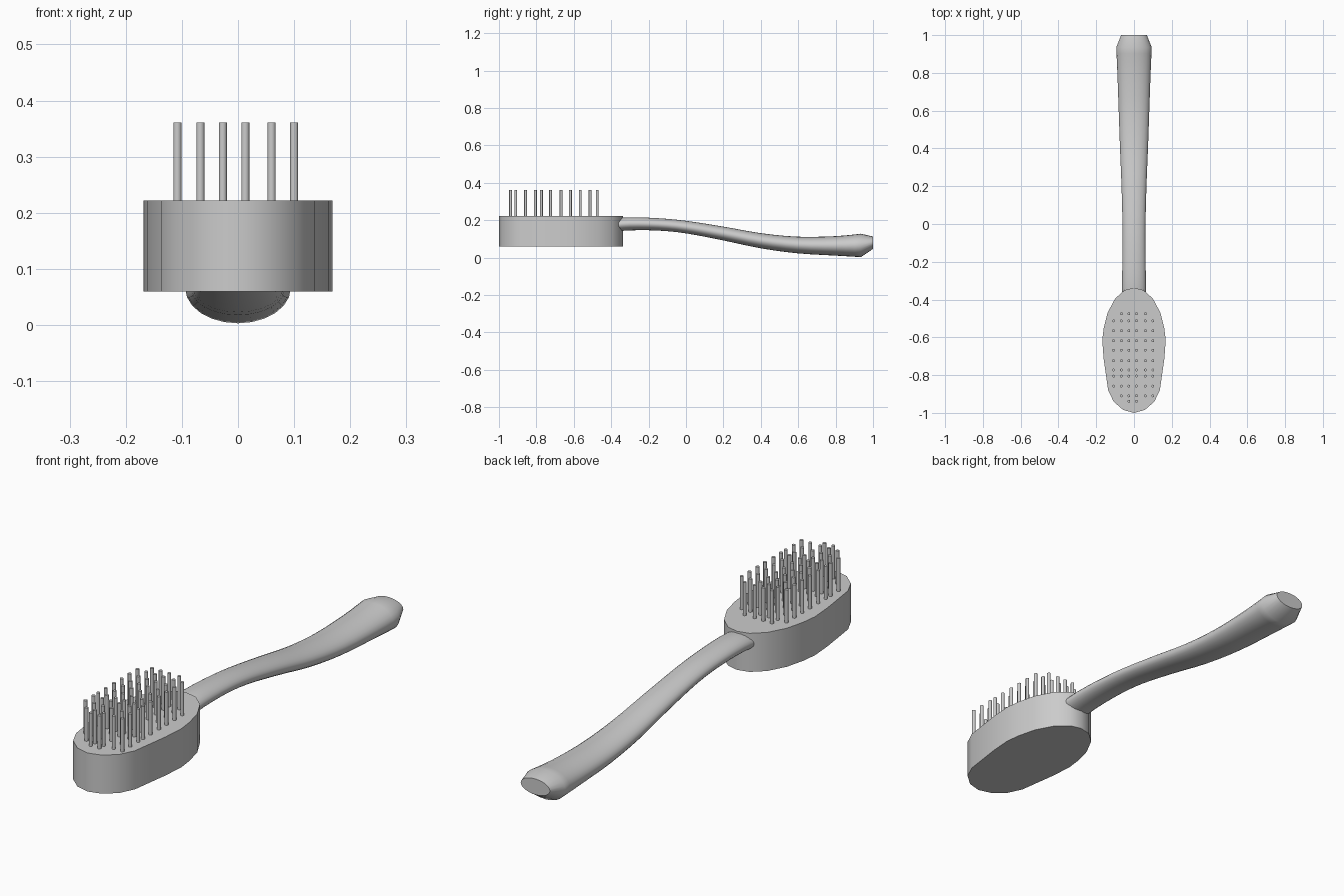
import bpy, bmesh
from math import sin, cos, pi, radians

if "Cube" in bpy.data.objects:
    bpy.data.objects.remove(bpy.data.objects["Cube"])


def finish(name, bm, angle=35):
    bmesh.ops.recalc_face_normals(bm, faces=bm.faces)
    me = bpy.data.meshes.new(name)
    bm.to_mesh(me)
    bm.free()
    ob = bpy.data.objects.new(name, me)
    bpy.context.collection.objects.link(ob)
    bpy.ops.object.select_all(action='DESELECT')
    ob.select_set(True)
    bpy.context.view_layer.objects.active = ob
    bpy.ops.object.shade_smooth_by_angle(angle=radians(angle))
    return ob


def loft(name, rings, angle=35):
    bm = bmesh.new()
    loops = [[bm.verts.new(p) for p in ring] for ring in rings]
    n = len(loops[0])
    for a, b in zip(loops, loops[1:]):
        for i in range(n):
            j = (i + 1) % n
            bm.faces.new((a[i], a[j], b[j], b[i]))
    bm.faces.new(loops[0])
    bm.faces.new(loops[-1])
    return finish(name, bm, angle)


# Brush head: half outline (x, y), mirrored and extruded
half = [(0, -0.338), (0.05, -0.35), (0.1, -0.395), (0.14, -0.47), (0.16, -0.55),
        (0.168, -0.615), (0.161, -0.71), (0.137, -0.88), (0.108, -0.94),
        (0.058, -0.984), (0, -1.0)]
outline = half + [(-x, y) for x, y in half[-2:0:-1]]
loft("brush_head", [[(x, y, z) for x, y in outline] for z in (0.06, 0.222)])

# Handle: stations (y, half width, bottom z, top z), smoothed between
stations = [(-0.4, 0.064, 0.137, 0.208), (-0.3, 0.063, 0.146, 0.216),
            (-0.15, 0.061, 0.145, 0.211), (0.0, 0.061, 0.13, 0.197),
            (0.2, 0.066, 0.092, 0.166), (0.4, 0.074, 0.05, 0.131),
            (0.6, 0.081, 0.023, 0.112), (0.8, 0.088, 0.011, 0.115),
            (0.935, 0.094, 0.003, 0.128)]


def catmull(a, b, c, d, t):
    return [0.5 * (2 * q + (r - p) * t + (2 * p - 5 * q + 4 * r - s) * t * t
                   + (3 * q - p - 3 * r + s) * t ** 3)
            for p, q, r, s in zip(a, b, c, d)]


path = []
last = len(stations) - 1
for i in range(last):
    pts = [stations[min(max(i + k, 0), last)] for k in (-1, 0, 1, 2)]
    path += [catmull(*pts, t / 3) for t in range(3)]
path += [stations[-1], (1.0, 0.068, 0.047, 0.113)]
rings = []
for y, w, lo, hi in path:
    rings.append([(w * cos(2 * pi * k / 24), y,
                   (lo + hi) / 2 + (hi - lo) / 2 * sin(2 * pi * k / 24))
                  for k in range(24)])
loft("handle", rings, 50)

# Bristles: grid of thin pegs, rows given as (y, first column, last column)
columns = [-0.108, -0.067, -0.027, 0.013, 0.06, 0.1]
rows = [(-0.475, 1, 4), (-0.513, 0, 5), (-0.565, 0, 5), (-0.618, 0, 5),
        (-0.668, 0, 5), (-0.724, 0, 5), (-0.773, 0, 5), (-0.805, 0, 5),
        (-0.858, 0, 5), (-0.91, 1, 5), (-0.938, 2, 3)]
bm = bmesh.new()
for y, first, end in rows:
    for x in columns[first:end + 1]:
        ret = bmesh.ops.create_cone(bm, cap_ends=True, segments=10, radius1=0.0075,
                                    radius2=0.0075, depth=0.15)
        bmesh.ops.translate(bm, verts=ret['verts'], vec=(x, y, 0.286))
finish("bristles", bm, 40)
